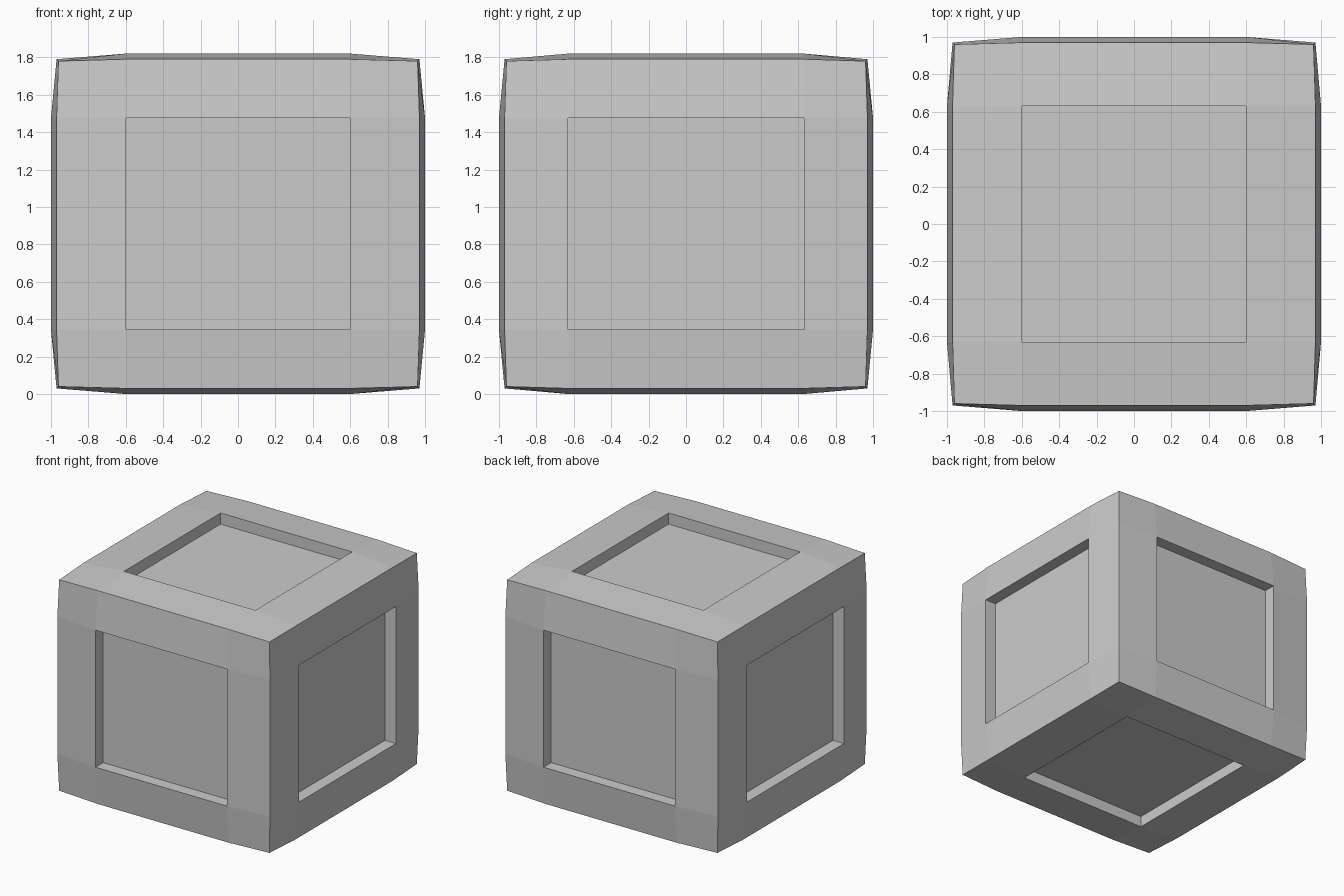
import bpy, bmesh
from mathutils import Vector

if "Cube" in bpy.data.objects:
    bpy.data.objects.remove(bpy.data.objects["Cube"])

# Half sizes, start of the flat centre field, and panel recess per axis
HALF = Vector((1.0, 1.0, 0.91))
INNER = Vector((0.6, 0.63, 0.565))
DEPTH = Vector((0.1, 0.1, 0.092))
PULL_IN = {1: 0.0, 2: 0.03, 3: 0.04}   # face, edge and corner points

bm = bmesh.new()
bmesh.ops.create_cube(bm, size=2.0)
bmesh.ops.subdivide_edges(bm, edges=bm.edges[:], cuts=2, use_grid_fill=True)

# Bulged block: edges and corners sit slightly inside the face planes
for v in bm.verts:
    outer = [abs(c) > 0.9 for c in v.co]
    pull = PULL_IN[sum(outer)]
    v.co = Vector([(1 if v.co[i] > 0 else -1) *
                   (HALF[i] - pull if outer[i] else INNER[i]) for i in range(3)])
bm.normal_update()

# Recessed panel in the centre of all six sides
panels = []
for f in bm.faces:
    c = f.calc_center_median()
    if sum(abs(x) > 0.01 for x in c) == 1:
        panels.append(f)
bmesh.ops.inset_individual(bm, faces=panels, thickness=0.0, depth=0.0)
for f in panels:
    axis = f.calc_center_median().normalized()
    shift = Vector([-axis[i] * DEPTH[i] for i in range(3)])
    bmesh.ops.translate(bm, verts=f.verts[:], vec=shift)

bmesh.ops.translate(bm, verts=bm.verts[:], vec=(0, 0, HALF.z))
bmesh.ops.recalc_face_normals(bm, faces=bm.faces[:])
mesh = bpy.data.meshes.new("panelled_block")
bm.to_mesh(mesh)
bm.free()
block = bpy.data.objects.new("panelled_block", mesh)
bpy.context.collection.objects.link(block)
